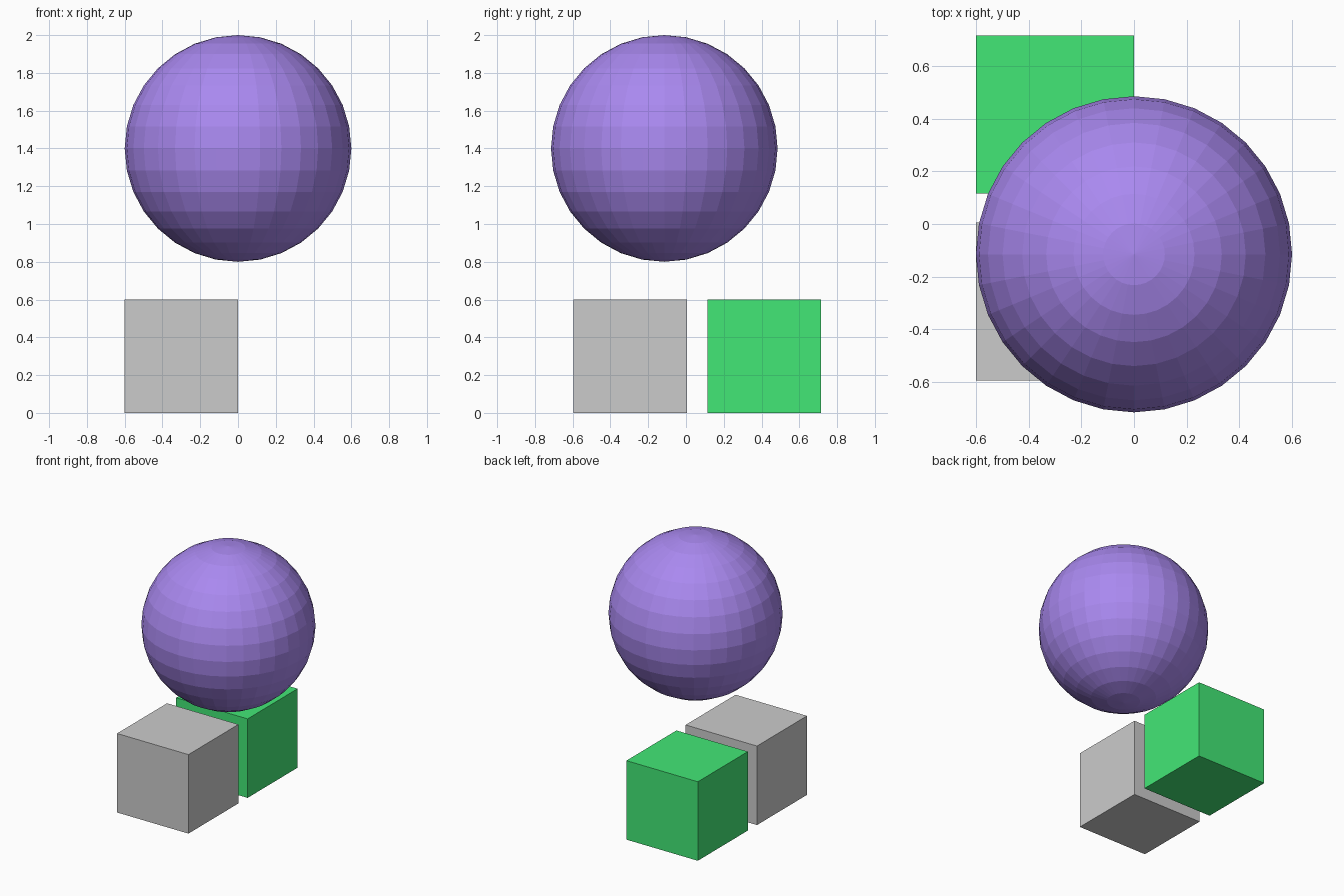
import bpy

if "Cube" in bpy.data.objects:
    bpy.data.objects.remove(bpy.data.objects["Cube"])


def paint(obj, name, rgb):
    mat = bpy.data.materials.new(name)
    mat.diffuse_color = (*rgb, 1)
    mat.use_nodes = True
    mat.node_tree.nodes["Principled BSDF"].inputs["Base Color"].default_value = mat.diffuse_color
    obj.data.materials.append(mat)


def block(name, y):
    bpy.ops.mesh.primitive_cube_add(size=0.6, location=(-0.3, y, 0.3))
    obj = bpy.context.object
    obj.name = name
    return obj


# Two equal blocks on the ground, one behind the other
block("front_block", -0.295)
paint(block("rear_block", 0.415), "green", (0.055, 0.8, 0.18))

# Faceted ball floating above the blocks
bpy.ops.mesh.primitive_uv_sphere_add(
    segments=32, ring_count=16, radius=0.6, location=(0, -0.115, 1.4))
ball = bpy.context.object
ball.name = "ball"
paint(ball, "violet", (0.4, 0.25, 0.87))
